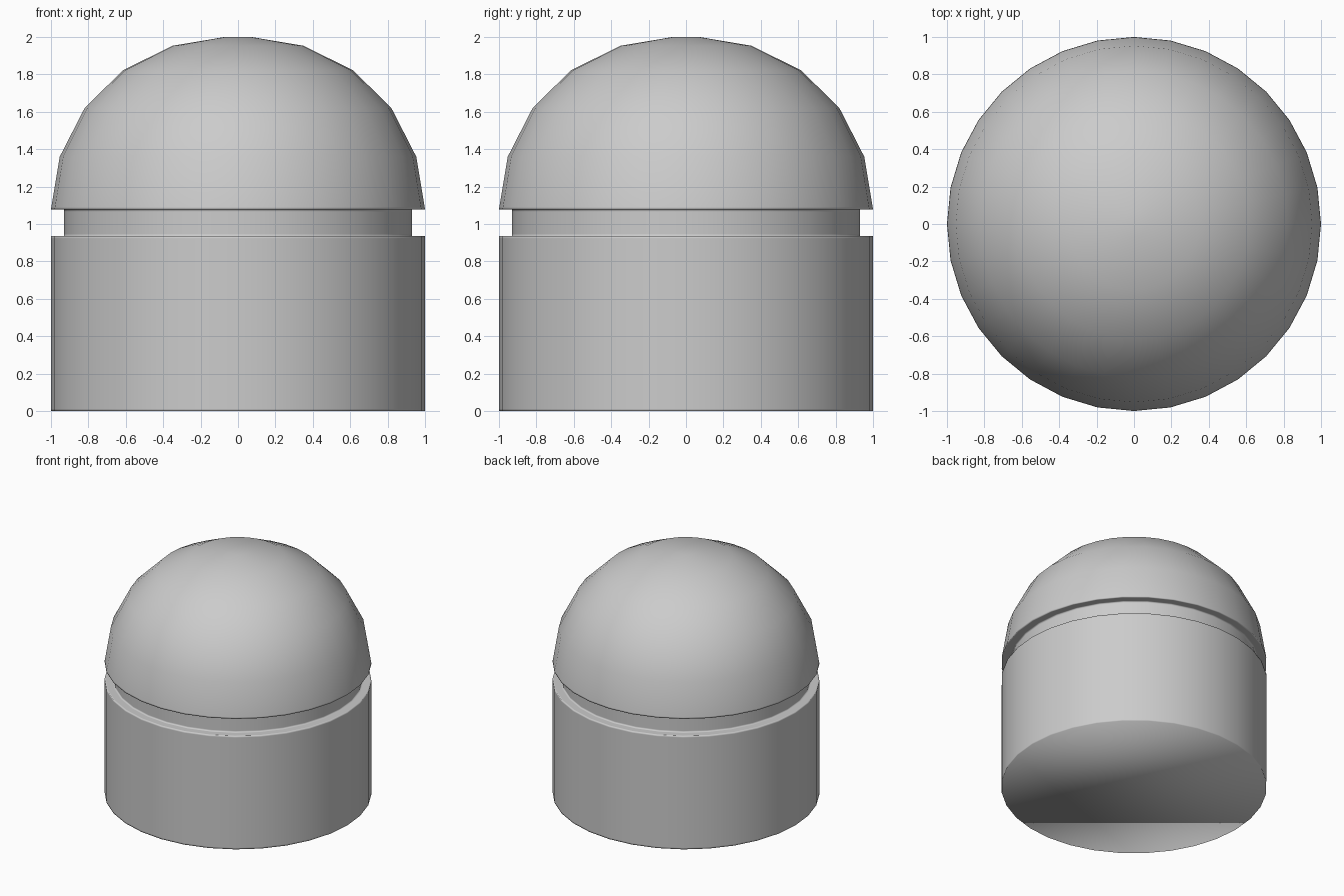
import bpy
import bmesh
from math import cos, sin, tau

if "Cube" in bpy.data.objects:
    bpy.data.objects.remove(bpy.data.objects["Cube"], do_unlink=True)

SIDES = 32
EDGE = 0.012  # width of the tight loops that hold the rims crisp

grey = bpy.data.materials.new("plain grey")
grey.use_nodes = True
colour = (0.6, 0.6, 0.6, 1)
grey.diffuse_color = colour
grey.node_tree.nodes["Principled BSDF"].inputs["Base Color"].default_value = colour


def lathe(name, profile):
    """Spin (radius, height) points, bottom to top, and cap both ends."""
    bm = bmesh.new()
    rings = [[bm.verts.new((r * cos(tau * i / SIDES), r * sin(tau * i / SIDES), z))
              for i in range(SIDES)] for r, z in profile]
    for low, high in zip(rings, rings[1:]):
        for i in range(SIDES):
            j = (i + 1) % SIDES
            bm.faces.new((low[i], low[j], high[j], high[i]))
    bm.faces.new(rings[0][::-1])
    bm.faces.new(rings[-1])
    for face in bm.faces:
        face.smooth = True
    mesh = bpy.data.meshes.new(name)
    bm.to_mesh(mesh)
    bm.free()
    mesh.materials.append(grey)
    obj = bpy.data.objects.new(name, mesh)
    bpy.context.collection.objects.link(obj)
    return obj


# Drum, recessed neck and faceted dome in one continuous profile
lathe("domed_drum", [
    (1, 0), (1, EDGE),
    (1, 0.935 - EDGE), (1, 0.935), (1 - EDGE, 0.935),
    (0.93 + EDGE, 0.935), (0.93, 0.935), (0.93, 0.935 + EDGE),
    (0.93, 1.078 - EDGE), (0.93, 1.078), (0.93 + EDGE, 1.078),
    (1 - EDGE, 1.078), (1, 1.078), (0.998, 1.078 + EDGE),
    (0.953, 1.36), (0.82, 1.62), (0.615, 1.822), (0.35, 1.953),
    (0.07, 2.0),
])
